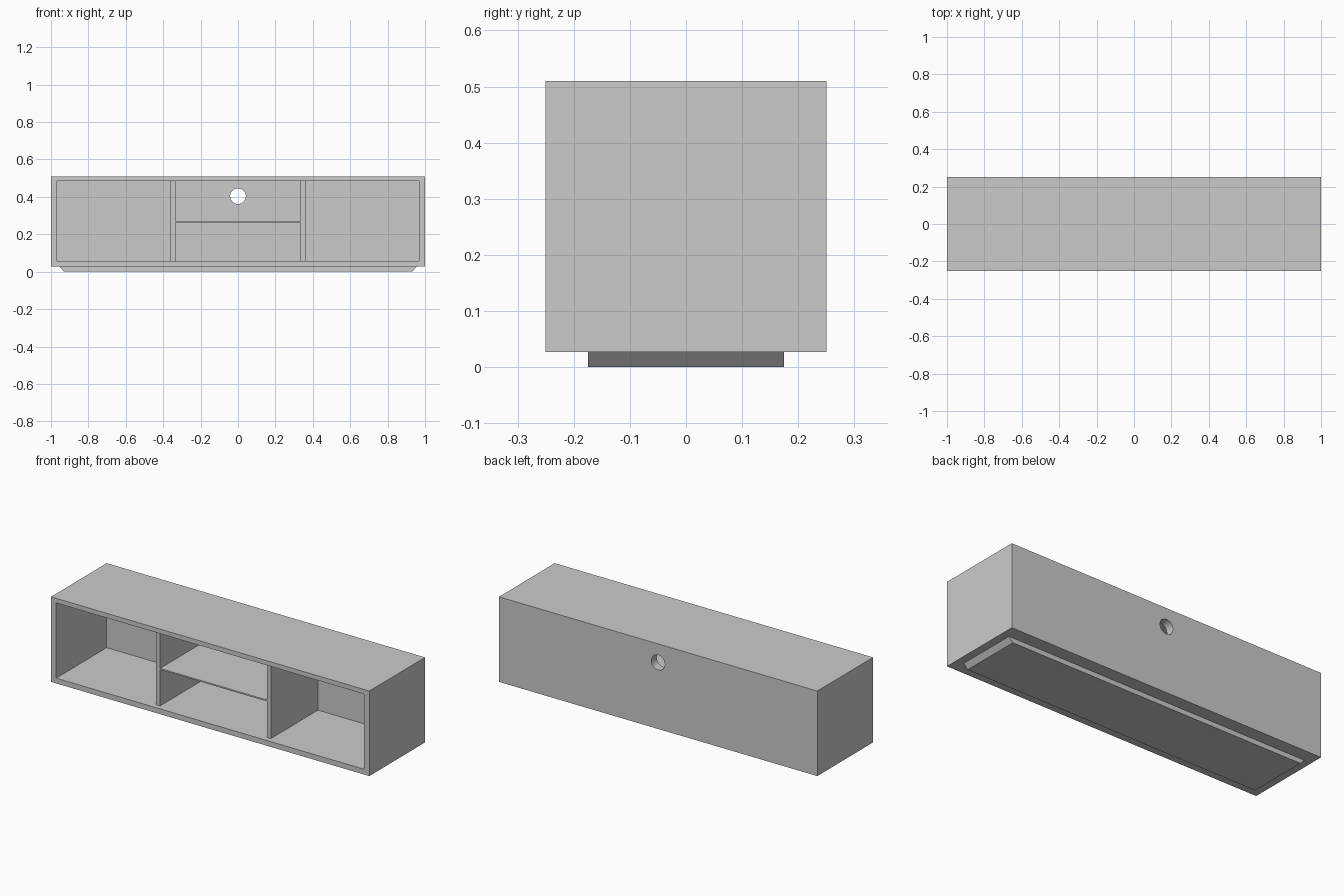
import bpy
import bmesh
from math import radians

if "Cube" in bpy.data.objects:
    bpy.data.objects.remove(bpy.data.objects["Cube"])


def box(name, x, y, z):
    """Box from (min, max) pairs."""
    bm = bmesh.new()
    bmesh.ops.create_cube(bm, size=1)
    for v in bm.verts:
        v.co = [r[1] if c > 0 else r[0] for c, r in zip(v.co, (x, y, z))]
    mesh = bpy.data.meshes.new(name)
    bm.to_mesh(mesh)
    bm.free()
    obj = bpy.data.objects.new(name, mesh)
    bpy.context.collection.objects.link(obj)
    return obj


def cut(target, cutter):
    mod = target.modifiers.new(cutter.name, 'BOOLEAN')
    mod.operation = 'DIFFERENCE'
    mod.solver = 'EXACT'
    mod.object = cutter
    cutter.hide_render = True
    cutter.hide_set(True)


# Outer cabinet, hollowed from the front
cabinet = box("cabinet", (-1, 1), (-0.25, 0.25), (0.027, 0.51))
cut(cabinet, box("cavity_cutter", (-0.967, 0.967), (-0.35, 0.203), (0.057, 0.484)))

# Round cable hole through the back panel
bpy.ops.mesh.primitive_cylinder_add(vertices=32, radius=0.042, depth=0.2,
                                    location=(0, 0.23, 0.404),
                                    rotation=(radians(90), 0, 0))
hole = bpy.context.object
hole.name = "cable_hole_cutter"
cut(cabinet, hole)

# Two upright dividers, set back slightly from the front
for side, x in (("left", (-0.36, -0.335)), ("right", (0.335, 0.36))):
    box(side + "_divider", x, (-0.22, 0.203), (0.057, 0.484))

# Thin middle shelf
box("shelf", (-0.335, 0.335), (-0.22, 0.203), (0.262, 0.27))

# Plinth with ends sloping in towards the floor
plinth = box("plinth", (-0.955, 0.955), (-0.175, 0.175), (0, 0.027))
for v in plinth.data.vertices:
    if v.co.z < 0.01:
        v.co.x *= 0.93 / 0.955
